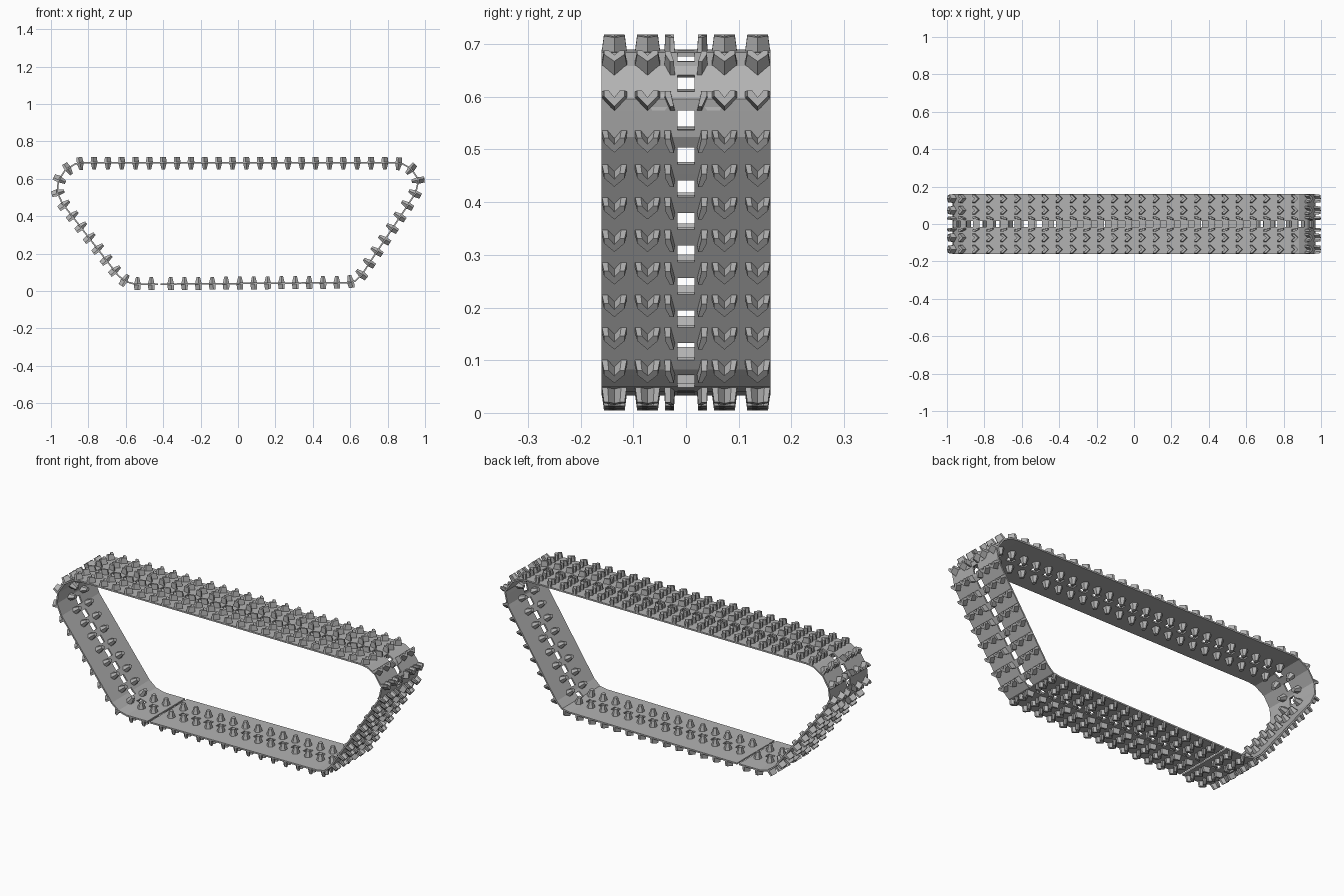
import bpy, bmesh
from mathutils import Vector

if "Cube" in bpy.data.objects:
    bpy.data.objects.remove(bpy.data.objects["Cube"])

rubber = bpy.data.materials.new("grey rubber")
rubber.use_nodes = True
GREY = (0.45, 0.45, 0.45, 1)
rubber.diffuse_color = GREY
rubber.node_tree.nodes["Principled BSDF"].inputs["Base Color"].default_value = GREY

HALF_WIDTH, SLOT, THICK = 0.16, 0.016, 0.008
LUG_OUT, GUIDE_IN = 0.032, 0.037

# Loop profile (x, z), starting and ending at the seam in the bottom run
PATH = [Vector(p) for p in (
    (-0.415, 0.037), (0.58, 0.045), (0.625, 0.053), (0.66, 0.085),
    (0.905, 0.455), (0.95, 0.525), (0.966, 0.595), (0.925, 0.655),
    (0.88, 0.68), (0.835, 0.686), (-0.83, 0.686), (-0.87, 0.68),
    (-0.925, 0.645), (-0.96, 0.59), (-0.967, 0.53), (-0.94, 0.47),
    (-0.64, 0.082), (-0.6, 0.05), (-0.55, 0.037), (-0.427, 0.037))]
KNOTS = [0.0]
for a, b in zip(PATH, PATH[1:]):
    KNOTS.append(KNOTS[-1] + (b - a).length)
LENGTH = KNOTS[-1]


def at(s):
    """Point on the loop at arc length s."""
    for i in range(len(PATH) - 1):
        if s <= KNOTS[i + 1] + 1e-6:
            return PATH[i].lerp(PATH[i + 1], (s - KNOTS[i]) / (KNOTS[i + 1] - KNOTS[i]))
    return PATH[-1].copy()


# Evenly spaced rows of lugs
FIRST, LAST = 0.055, LENGTH - 0.037
COUNT = round((LAST - FIRST) / 0.0743) + 1
PITCH = (LAST - FIRST) / (COUNT - 1)
ROWS = [FIRST + i * PITCH for i in range(COUNT)]


def finish(name, bm):
    bmesh.ops.recalc_face_normals(bm, faces=bm.faces)
    mesh = bpy.data.meshes.new(name)
    bm.to_mesh(mesh)
    bm.free()
    mesh.materials.append(rubber)
    obj = bpy.data.objects.new(name, mesh)
    bpy.context.collection.objects.link(obj)
    return obj


# Band with a row of sprocket slots between the lug rows
holes = [(s + PITCH / 2 - 0.019, s + PITCH / 2 + 0.019) for s in ROWS[:-1]]
stations = sorted(set(KNOTS + [s for h in holes for s in h]))
bm = bmesh.new()
grid = []
for s in stations:
    p = at(s)
    grid.append([bm.verts.new((p.x, y, p.y))
                 for y in (-HALF_WIDTH, -SLOT, SLOT, HALF_WIDTH)])
for i in range(len(stations) - 1):
    mid = (stations[i] + stations[i + 1]) / 2
    slotted = any(a < mid < b for a, b in holes)
    for j in range(3):
        if not (j == 1 and slotted):
            bm.faces.new((grid[i][j], grid[i][j + 1], grid[i + 1][j + 1], grid[i + 1][j]))
band = finish("track_band", bm)
solid = band.modifiers.new("thickness", "SOLIDIFY")
solid.thickness = THICK
solid.offset = 0


def add_block(bm, s, y, outline, height, taper):
    """Raise a tapered block from an outline of (along, across) points."""
    mid, step = at(s), 0.017
    t = (at(min(s + step, LENGTH)) - at(max(s - step, 0))).normalized()
    n = Vector((t.y, -t.x))
    cu = sum(u for u, v in outline) / len(outline)
    cv = sum(v for u, v in outline) / len(outline)
    rings = []
    for h, k in ((0, 1), (height, taper)):
        ring = []
        for u, v in outline:
            p = mid - t * (cu + (u - cu) * k) + n * h
            ring.append(bm.verts.new((p.x, y + cv + (v - cv) * k, p.y)))
        rings.append(ring)
    low, top = rings
    bm.faces.new(low)
    bm.faces.new(top)
    for i in range(len(low)):
        j = (i + 1) % len(low)
        bm.faces.new((low[i], low[j], top[j], top[i]))


# Chevron, half chevron and guide horn footprints
side = [(-0.005, 0.024), (-0.018, 0.024), (-0.018, 0.013)]
chevron = [(0.019, 0)] + side + [(-0.002, 0)] + [(u, -v) for u, v in reversed(side)]
half = [(0.018, 0.021), (-0.018, 0.029), (-0.018, 0.041), (-0.006, 0.041), (0.018, 0.030)]
horn = [(0.018, 0.012), (0.018, -0.012), (0, -0.025), (-0.018, -0.012),
        (-0.018, 0.012), (0, 0.025)]

# Outer tread lugs
bm = bmesh.new()
for s in ROWS:
    for m in (-1, 1):
        for y in (0.073, 0.136):
            add_block(bm, s, m * y, chevron, LUG_OUT, 0.82)
        add_block(bm, s, 0, [(u, m * v) for u, v in half], LUG_OUT, 0.82)
finish("tread_lugs", bm)

# Inner guide horns on both sides of the slots
bm = bmesh.new()
for s in ROWS:
    for m in (-1, 1):
        add_block(bm, s, m * 0.052, horn, -GUIDE_IN, 0.5)
finish("guide_horns", bm)
